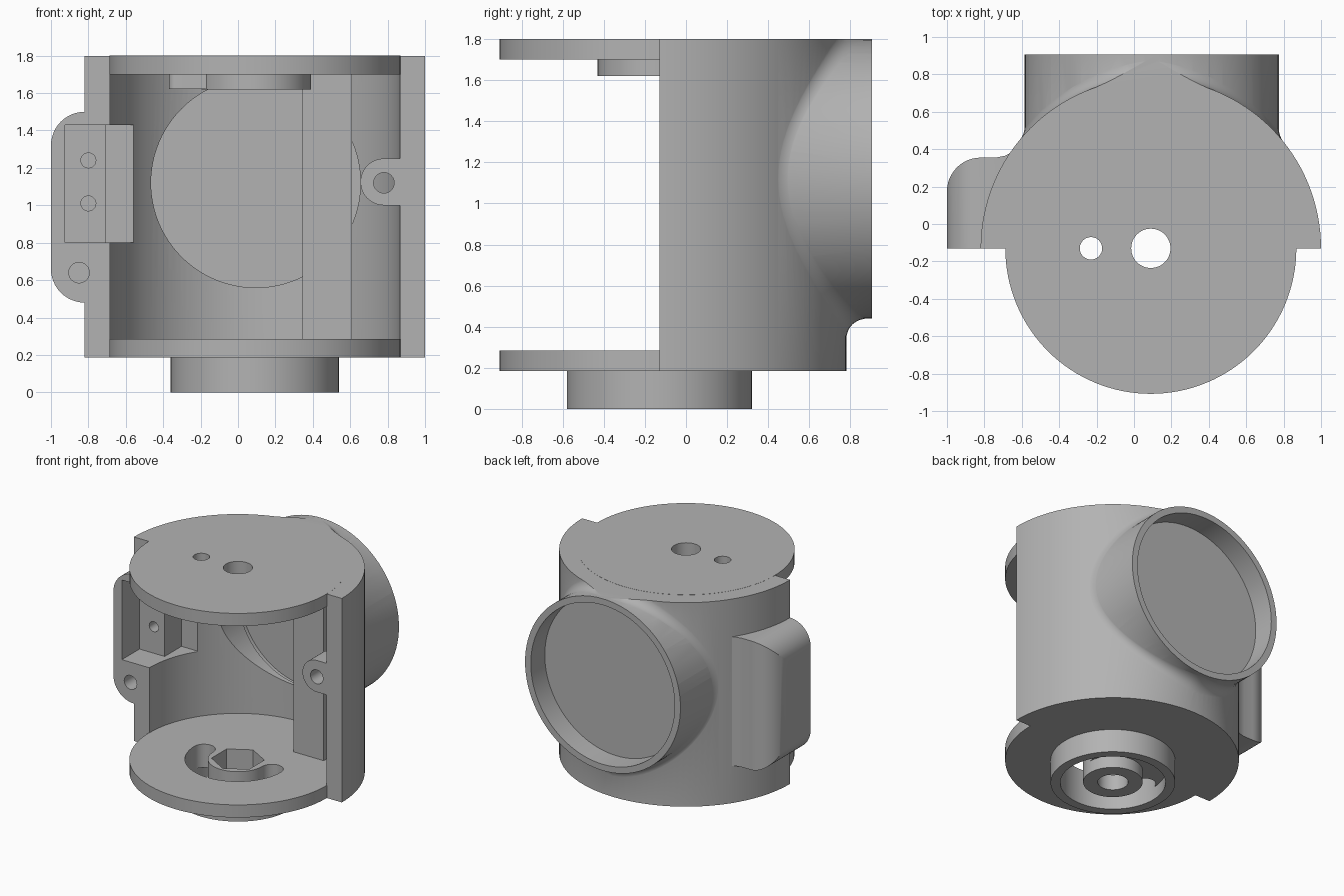
import bpy, bmesh
from math import sin, cos, pi, sqrt, asin, tan, radians
from mathutils import Vector

old = bpy.data.objects.get("Cube")
if old:
    bpy.data.objects.remove(old, do_unlink=True)

# One plain grey material
GREY = (0.45, 0.45, 0.45, 1)
grey = bpy.data.materials.new("plain_grey")
grey.use_nodes = True
grey.diffuse_color = GREY
for node in grey.node_tree.nodes:
    if node.type == 'BSDF_PRINCIPLED':
        node.inputs["Base Color"].default_value = GREY

CX, CY = 0.09, -0.13          # axis of the housing
OUTER, INNER = 0.91, 0.775    # wall radii
TX, TZ, TUBE = 0.095, 1.12, 0.68   # rear tube axis and radius


def finish_bmesh(name, bm):
    bmesh.ops.recalc_face_normals(bm, faces=bm.faces)
    mesh = bpy.data.meshes.new(name)
    bm.to_mesh(mesh)
    bm.free()
    obj = bpy.data.objects.new(name, mesh)
    bpy.context.collection.objects.link(obj)
    return obj


def prism(name, pts, axis, a, b):
    """Extrude a flat outline along an axis from a to b."""
    place = {'x': lambda u, v, c: (c, u, v),
             'y': lambda u, v, c: (u, c, v),
             'z': lambda u, v, c: (u, v, c)}[axis]
    bm = bmesh.new()
    low = [bm.verts.new(place(u, v, a)) for u, v in pts]
    high = [bm.verts.new(place(u, v, b)) for u, v in pts]
    bm.faces.new(low)
    bm.faces.new(high)
    n = len(pts)
    for i in range(n):
        j = (i + 1) % n
        bm.faces.new((low[i], low[j], high[j], high[i]))
    return finish_bmesh(name, bm)


def arc(u, v, r, start, end, n=12):
    return [(u + r * cos(radians(start + (end - start) * i / n)),
             v + r * sin(radians(start + (end - start) * i / n))) for i in range(n + 1)]


def cyl(name, u, v, r, axis, a, b, n=48, turn=0):
    return prism(name, arc(u, v, r, turn, turn + 360, n)[:-1], axis, a, b)


def box(name, x0, x1, y0, y1, z0, z1):
    return prism(name, [(x0, y0), (x1, y0), (x1, y1), (x0, y1)], 'z', z0, z1)


def combine(obj, how, *others):
    """Apply boolean operations and remove the helper shapes."""
    for other in others:
        mod = obj.modifiers.new("cut", 'BOOLEAN')
        mod.operation = how
        mod.solver = 'EXACT'
        mod.object = other
        graph = bpy.context.evaluated_depsgraph_get()
        mesh = bpy.data.meshes.new_from_object(obj.evaluated_get(graph))
        obj.modifiers.clear()
        obj.data = mesh
        bpy.data.objects.remove(other, do_unlink=True)
    return obj


def finish(obj):
    obj.data.materials.clear()
    obj.data.materials.append(grey)
    bpy.ops.object.select_all(action='DESELECT')
    obj.select_set(True)
    bpy.context.view_layer.objects.active = obj
    bpy.ops.object.shade_smooth_by_angle(angle=radians(25))


def wall_y(x):
    return CY + sqrt(max(OUTER ** 2 - (x - CX) ** 2, 0))


def fillet_ring(radius=0.12, n=96, steps=8):
    """Concave blend between the rear tube and the round wall."""
    bm = bmesh.new()
    rings = []
    for i in range(n):
        t = 2 * pi * i / n
        at = lambda r: wall_y(TX + r * cos(t))
        phi = asin(abs(TX + TUBE * cos(t) - CX) / OUTER)
        length = radius * tan((pi / 2 - phi) / 2)
        y0, r2 = at(TUBE), TUBE + length * cos(phi)
        p0, p1 = Vector((TUBE - 0.002, y0 + length)), Vector((TUBE, y0))
        p2 = Vector((r2, at(r2) - 0.003))
        section = []
        for k in range(steps + 1):
            s = k / steps
            section.append(p0 * (1 - s) ** 2 + p1 * 2 * s * (1 - s) + p2 * s * s)
        section += [p2 - Vector((0, 0.05)), Vector((0.65, y0 - 0.05))]
        rings.append([bm.verts.new((TX + r * cos(t), y, TZ + r * sin(t)))
                      for r, y in section])
    m = len(rings[0])
    for i in range(n):
        a, b = rings[i], rings[(i + 1) % n]
        for k in range(m):
            l = (k + 1) % m
            bm.faces.new((a[k], a[l], b[l], b[k]))
    return finish_bmesh("fillet", bm)


# Side ear: plan outline crossed with a rounded front outline
plan = ([(-0.5, -0.2), (-0.5, 0.43), (-0.61, 0.43), (-0.65, 0.385), (-0.69, 0.365), (-0.74, 0.355)]
        + arc(-0.82, 0.175, 0.18, 90, 180) + [(-1, -0.2)])
front = ([(-0.4, 0.48), (-0.4, 1.5)] + arc(-0.82, 1.32, 0.18, 90, 180)
         + arc(-0.82, 0.66, 0.18, 180, 270))
ear = combine(prism("ear", plan, 'z', 0.4, 1.6), 'INTERSECT',
              prism("ear_front", front, 'y', -0.3, 0.6))

# Half-round housing wall with rear tube
housing = cyl("housing", CX, CY, OUTER, 'z', 0.185, 1.85, 128)
combine(housing, 'UNION', cyl("tube", TX, TZ, TUBE, 'y', 0.2, 0.905, 96), fillet_ring(), ear)
combine(housing, 'DIFFERENCE',
        box("front_half", -2, 2, -2, CY, -1, 3),
        box("above", -2, 2, -2, 2, 1.799, 3),
        cyl("inside", CX, CY, INNER, 'z', -0.5, 2.5, 128),
        cyl("bore", TX, TZ, 0.56, 'y', 0.3, 1.2, 96),
        cyl("bore_step", TX, TZ, 0.59, 'y', 0.67, 1.2, 96),
        cyl("bore_rim", TX, TZ, 0.63, 'y', 0.73, 1.2, 96),
        box("pocket", -0.925, -0.7, -0.4, 0.09, 0.8, 1.43),
        box("deep_pocket", -0.705, -0.56, -0.4, 0.3, 0.8, 1.43),
        cyl("ear_hole", -0.85, 0.64, 0.055, 'y', -0.3, 0.1, 32),
        *[cyl("screw_hole", -0.8, z, 0.04, 'y', 0, 0.25, 24) for z in (1.01, 1.24)])
finish(housing)

# Bottom plate with boss, hub, curved slot and hexagonal pocket
bottom = cyl("bottom_plate", CX, CY, 0.778, 'z', 0.185, 0.285, 128)
combine(bottom, 'UNION', cyl("boss", CX, CY, 0.45, 'z', 0, 0.22, 96))
combine(bottom, 'DIFFERENCE', cyl("cavity", CX, CY, 0.38, 'z', -0.2, 0.1, 64))
combine(bottom, 'UNION', cyl("hub", CX, CY, 0.215, 'z', 0.005, 0.2, 64))
outer, inner = 0.38, 0.215
mid, cap = (outer + inner) / 2, (outer - inner) / 2
slot = (arc(CX, CY, outer, 180, 360, 32) + arc(CX + mid, CY, cap, 0, 180)[1:]
        + arc(CX, CY, inner, 360, 180, 32)[1:] + arc(CX - mid, CY, cap, 0, 180)[1:-1])
combine(bottom, 'DIFFERENCE',
        prism("slot", slot, 'z', -0.3, 0.6),
        cyl("hex", CX, CY, 0.19, 'z', 0.13, 0.6, 6, 30),
        cyl("shaft", CX, CY, 0.11, 'z', -0.3, 0.6))
finish(bottom)

# Top plate with round boss and short arm underneath
top = cyl("top_plate", CX, CY, 0.778, 'z', 1.7, 1.8, 128)
arm = ([(0.05, -0.28), (0.05, 0.02)] + arc(-0.33, -0.02, 0.04, 90, 180, 5)
       + arc(-0.33, -0.24, 0.04, 180, 270, 5))
combine(top, 'UNION', cyl("round_boss", CX, CY, 0.3, 'z', 1.62, 1.75, 64),
        prism("arm", arm, 'z', 1.621, 1.74))
combine(top, 'DIFFERENCE',
        cyl("shaft", CX, CY, 0.105, 'z', 1.3, 2.2),
        cyl("pin", -0.23, CY, 0.06, 'z', 1.3, 2.2, 32),
        box("arm_pocket", -0.31, -0.14, -0.22, -0.04, 1.5, 1.68))
finish(top)

# Inner mounting post with a sloped foot
profile = [(0.2, 0.28), (0.2, 1.71), (0.35, 1.71), (0.35, 0.58), (0.44, 0.43), (0.44, 0.28)]
post = prism("mounting_post", profile, 'x', 0.345, 0.61)
combine(post, 'DIFFERENCE',
        *[cyl("post_hole", 0.456, z, 0.04, 'y', 0.24, 0.6, 24) for z in (1.01, 1.24)])
finish(post)

# Rounded screw tab on the wall edge
tab = prism("screw_tab", [(0.88, 1.0), (0.88, 1.25)] + arc(0.78, 1.125, 0.125, 90, 270, 24),
            'y', CY, 0.06)
combine(tab, 'DIFFERENCE', cyl("tab_hole", 0.78, 1.12, 0.055, 'y', -0.4, 0.4, 32))
finish(tab)
